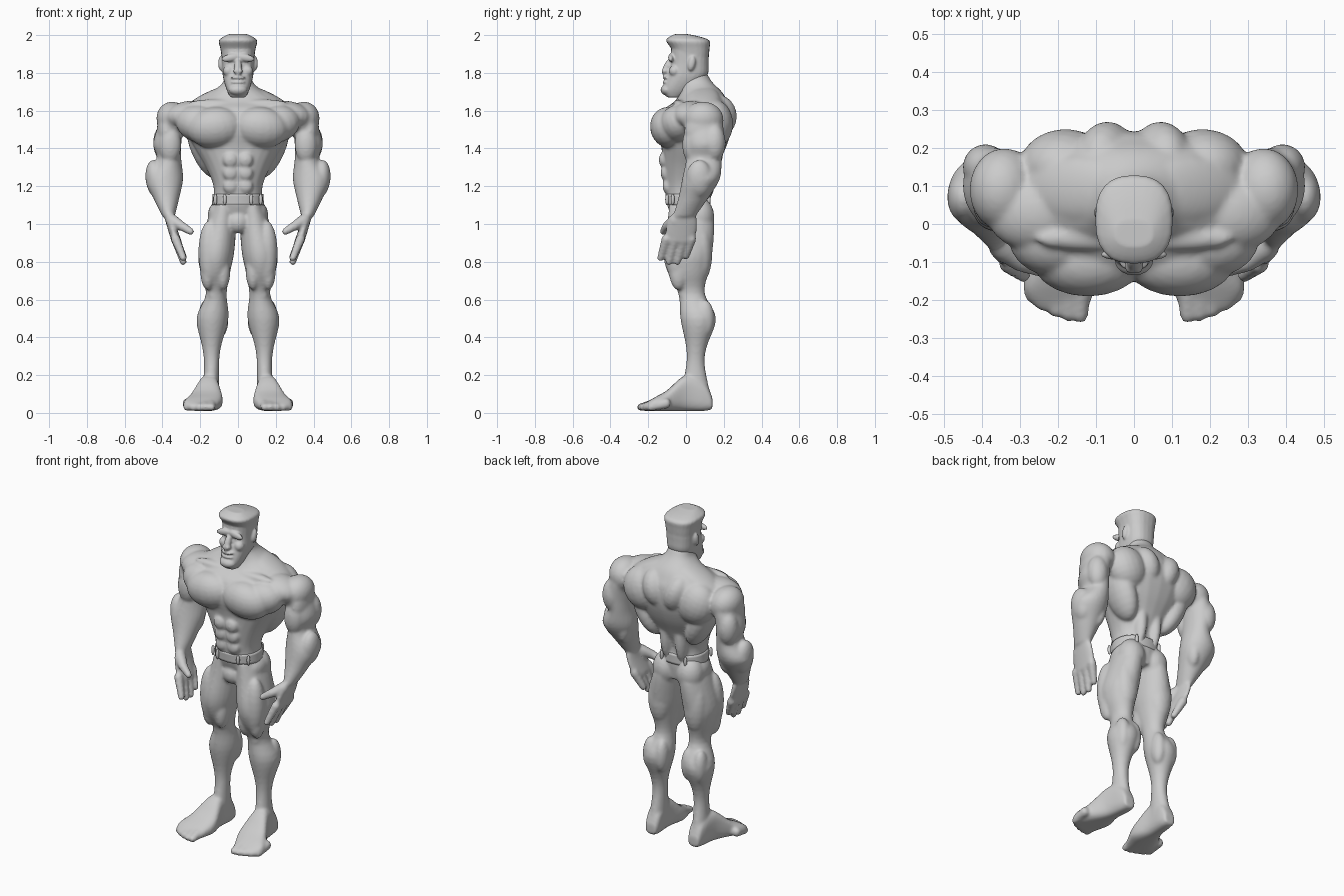
import bpy
import bmesh
from math import cos, sin, pi, copysign
from mathutils import Matrix, Vector, Euler

SIDES = (1, -1)

default_cube = bpy.data.objects.get("Cube")
if default_cube:
    bpy.data.objects.remove(default_cube)

clay = bpy.data.materials.new("clay_grey")
clay.use_nodes = True
clay.diffuse_color = (.6, .6, .6, 1)
clay.node_tree.nodes["Principled BSDF"].inputs["Base Color"].default_value = clay.diffuse_color


def ring(level, front, back, outer, inner=None):
    """Cross-section bounds; a missing inner edge mirrors the outer edge."""
    return Vector((-outer if inner is None else inner, outer, front, back, level))


def spline(rings, steps):
    """Pass a smooth curve through the cross-sections."""
    result = []
    for i, (start, end) in enumerate(zip(rings, rings[1:])):
        before = rings[max(i - 1, 0)]
        after = rings[min(i + 2, len(rings) - 1)]
        leave, arrive = (end - before) / 2, (after - start) / 2
        for k in range(steps):
            t = k / steps
            ease = t * t * (3 - 2 * t)
            pull = t * (1 - t) * (leave * (1 - t) - arrive * t)
            result.append(start.lerp(end, ease) + pull)
    return result + [rings[-1]]


def loft(bm, rings, side=1, lengthwise=False, square=1, count=24, steps=4):
    """Skin cross-sections upwards, or lengthwise with sole and top as front and back."""
    loops = []
    for inner, outer, front, back, level in spline(rings, steps):
        loop = []
        for k in range(count):
            c, s = cos(2 * pi * k / count), sin(2 * pi * k / count)
            u = (inner + outer + (outer - inner) * copysign(abs(c) ** square, c)) / 2
            v = (front + back + (back - front) * copysign(abs(s) ** square, s)) / 2
            place = (u * side, level, v) if lengthwise else (u * side, v, level)
            loop.append(bm.verts.new(place))
        loops.append(loop)
    faces = [bm.faces.new(loops[0]), bm.faces.new(loops[-1])]
    for lower, upper in zip(loops, loops[1:]):
        for k in range(count):
            faces.append(bm.faces.new((lower[k - 1], lower[k], upper[k], upper[k - 1])))
    bmesh.ops.recalc_face_normals(bm, faces=faces)


def muscle(bm, x=0, y=0, z=0, wide=.1, deep=.1, tall=.1, lean=0, tip=0):
    """Ellipsoid, mirrored when off centre; lean swings about y, tip about x."""
    for side in SIDES if x else (1,):
        spin = Euler((tip, lean * side, 0)).to_matrix().to_4x4()
        shape = Matrix.Translation((x * side, y, z)) @ spin
        shape = shape @ Matrix.Diagonal((wide, deep, tall, 1))
        bmesh.ops.create_uvsphere(bm, u_segments=20, v_segments=12, radius=1, matrix=shape)


def digit(bm, side, start, end, thick, beads=9):
    """Tapered finger, thumb or toe."""
    for i in range(beads):
        t = i / (beads - 1)
        x, y, z = Vector(start).lerp(Vector(end), t)
        bmesh.ops.create_uvsphere(bm, u_segments=12, v_segments=8, radius=thick * (1 - t / 4),
                                  matrix=Matrix.Translation((x * side, y, z)))


def finish(name, bm, voxel=0, relax=0):
    """Turn the parts into one smooth-shaded object with a blended skin."""
    for face in bm.faces:
        face.smooth = True
    mesh = bpy.data.meshes.new(name)
    bm.to_mesh(mesh)
    bm.free()
    mesh.materials.append(clay)
    obj = bpy.data.objects.new(name, mesh)
    bpy.context.collection.objects.link(obj)
    if voxel:
        skin = obj.modifiers.new("skin", "REMESH")
        skin.mode = "VOXEL"
        skin.voxel_size = voxel
        skin.use_smooth_shade = True
        soften = obj.modifiers.new("soften", "SMOOTH")
        soften.iterations = relax


# Trunk from hips to neck
body = bmesh.new()
loft(body, square=.9, rings=[
    ring(level=1, front=-.06, back=.12, outer=.12),
    ring(level=1.1, front=-.1, back=.13, outer=.13),
    ring(level=1.2, front=-.11, back=.12, outer=.13),
    ring(level=1.3, front=-.12, back=.16, outer=.17),
    ring(level=1.4, front=-.13, back=.21, outer=.23),
    ring(level=1.5, front=-.15, back=.24, outer=.28),
    ring(level=1.6, front=-.12, back=.24, outer=.29),
    ring(level=1.65, front=-.06, back=.22, outer=.24),
    ring(level=1.7, front=-.03, back=.19, outer=.14),
    ring(level=1.75, front=-.03, back=.14, outer=.08),
    ring(level=1.8, front=-.03, back=.11, outer=.07)])

# Chest, collarbones, stomach and back
muscle(body, x=.12, y=-.09, z=1.51, wide=.15, deep=.1, tall=.11, lean=.1, tip=.3)
muscle(body, x=.2, y=-.04, z=1.53, wide=.13, deep=.1, tall=.1, lean=-.2, tip=.3)
muscle(body, x=.12, y=-.04, z=1.64, wide=.14, deep=.03, tall=.02, tip=.2)
muscle(body, x=.27, y=.03, z=1.58, wide=.12, deep=.1, tall=.07, lean=.2)
muscle(body, x=.07, y=.16, z=1.57, wide=.08, deep=.11, tall=.12, lean=.3)
muscle(body, x=.18, y=.15, z=1.53, wide=.12, deep=.1, tall=.13, lean=.4)
muscle(body, x=.18, y=.1, z=1.4, wide=.07, deep=.1, tall=.17, lean=.4)
muscle(body, x=.05, y=.1, z=1.28, wide=.04, deep=.06, tall=.17)
muscle(body, x=.15, y=.09, z=1.66, wide=.16, deep=.09, tall=.04, lean=.45)
for row in range(3):
    muscle(body, x=.04, y=-.1 - row / 100, z=1.2 + row * .07, wide=.04, deep=.025, tall=.04)

# Seat, hips and groin
muscle(body, x=.08, y=.07, z=1.04, wide=.08, deep=.08, tall=.1)
muscle(body, x=.1, y=.03, z=1.05, wide=.06, deep=.1, tall=.07)
muscle(body, y=-.05, z=1.01, wide=.06, deep=.05, tall=.06)

for side in SIDES:
    # Arm and leg
    loft(body, side=side, rings=[
        ring(level=1.58, front=0, back=.19, outer=.4, inner=.25),
        ring(level=1.5, front=0, back=.2, outer=.43, inner=.29),
        ring(level=1.42, front=0, back=.2, outer=.45, inner=.3),
        ring(level=1.34, front=0, back=.19, outer=.43, inner=.3),
        ring(level=1.24, front=-.02, back=.18, outer=.49, inner=.29),
        ring(level=1.14, front=-.04, back=.12, outer=.45, inner=.31),
        ring(level=1.04, front=-.07, back=.05, outer=.4, inner=.335)])
    loft(body, side=side, rings=[
        ring(level=1.1, front=-.09, back=.13, outer=.13, inner=.02),
        ring(level=1, front=-.1, back=.15, outer=.17, inner=.01),
        ring(level=.85, front=-.12, back=.14, outer=.21, inner=.02),
        ring(level=.75, front=-.1, back=.12, outer=.2, inner=.04),
        ring(level=.63, front=-.04, back=.1, outer=.17, inner=.06),
        ring(level=.5, front=-.03, back=.16, outer=.22, inner=.05),
        ring(level=.35, front=0, back=.11, outer=.19, inner=.09),
        ring(level=.25, front=0, back=.1, outer=.18, inner=.1),
        ring(level=.1, front=-.03, back=.13, outer=.19, inner=.1)])

    # Hand: palm, fingers and two-jointed thumb
    loft(body, side=side, rings=[
        ring(level=1.07, front=-.06, back=.05, outer=.4, inner=.34),
        ring(level=1, front=-.1, back=.06, outer=.38, inner=.33),
        ring(level=.9, front=-.12, back=.05, outer=.35, inner=.295)])
    for finger, tip in enumerate((.82, .8, .8, .83)):
        y = finger * .045 - .105
        digit(body, side, start=(.33, y, .92), end=(.29, y - .03, tip), thick=.026)
    thumb_joint = (.3, -.1, .99)
    digit(body, side, start=(.35, -.06, 1.02), end=thumb_joint, thick=.034)
    digit(body, side, start=thumb_joint, end=(.25, -.12, .96), thick=.026)

    # Foot: heel to ball, then toes
    loft(body, side=side, lengthwise=True, square=.7, rings=[
        ring(level=.14, front=.02, back=.08, outer=.18, inner=.11),
        ring(level=.1, front=.01, back=.16, outer=.19, inner=.1),
        ring(level=0, front=.01, back=.2, outer=.21, inner=.1),
        ring(level=-.1, front=.01, back=.12, outer=.26, inner=.08),
        ring(level=-.17, front=.01, back=.08, outer=.29, inner=.1),
        ring(level=-.22, front=.01, back=.05, outer=.26, inner=.12)])
    for toe in range(5):
        x, y = .14 + toe * .032, toe * toe / 300 - .24
        digit(body, side, start=(x, y + .08, .05), end=(x, y, .03), thick=.028)

# Shoulders, biceps, triceps and forearms
muscle(body, x=.34, y=.09, z=1.55, wide=.09, deep=.11, tall=.1, lean=.5)
muscle(body, x=.38, y=.09, z=1.49, wide=.05, deep=.1, tall=.11)
muscle(body, x=.36, y=.03, z=1.42, wide=.06, deep=.05, tall=.1)
muscle(body, x=.39, y=.15, z=1.43, wide=.06, deep=.06, tall=.1)
muscle(body, x=.44, y=.07, z=1.24, wide=.05, deep=.07, tall=.1, lean=.1)
muscle(body, x=.34, y=.09, z=1.22, wide=.04, deep=.06, tall=.1, lean=-.1)

# Thighs, knees and calves
muscle(body, x=.15, y=-.05, z=.85, wide=.06, deep=.06, tall=.17)
muscle(body, x=.12, y=.08, z=.85, wide=.07, deep=.06, tall=.16)
for x in (.08, .16):
    muscle(body, x=x, y=-.04, z=.75, wide=.04, deep=.05, tall=.1)
    muscle(body, x=x + .01, y=.1, z=.5, wide=.04, deep=.05, tall=.1)
muscle(body, x=.12, y=-.01, z=.63, wide=.04, deep=.03, tall=.05)
finish("body", body, voxel=.008, relax=10)

# Belt with loops
belt = bmesh.new()
loft(belt, square=.9, rings=[
    ring(level=1.1, front=-.105, back=.13, outer=.138),
    ring(level=1.16, front=-.11, back=.13, outer=.134)])
for x, y in ((.07, -.1), (.12, -.07), (.08, .12)):
    muscle(belt, x=x, y=y, z=1.13, wide=.01, deep=.01, tall=.03)
finish("belt", belt)

# Head with brow, cheeks, ears, nose, lips and chin
head = bmesh.new()
loft(head, square=.8, rings=[
    ring(level=1.67, front=-.1, back=-.03, outer=.04),
    ring(level=1.71, front=-.12, back=.03, outer=.06),
    ring(level=1.78, front=-.1, back=.11, outer=.08),
    ring(level=1.85, front=-.08, back=.12, outer=.085),
    ring(level=1.92, front=-.08, back=.12, outer=.09)])
muscle(head, x=.04, y=-.08, z=1.88, wide=.05, deep=.015, tall=.02, lean=.2)
muscle(head, x=.05, y=-.06, z=1.81, wide=.03, deep=.03, tall=.03)
muscle(head, x=.09, y=.03, z=1.85, wide=.015, deep=.02, tall=.04, tip=-.2)
muscle(head, y=-.1, z=1.83, wide=.02, deep=.02, tall=.05, tip=-.4)
muscle(head, x=.01, y=-.11, z=1.81, wide=.015, deep=.02, tall=.015)
for z in (1.75, 1.775):
    muscle(head, y=-.1, z=z, wide=.04, deep=.025, tall=.01)
muscle(head, y=-.1, z=1.71, wide=.05, deep=.035, tall=.03)

# Flat-topped hair growing out of the skull
loft(head, square=.8, rings=[
    ring(level=1.88, front=-.06, back=.12, outer=.085),
    ring(level=1.93, front=-.08, back=.125, outer=.094),
    ring(level=1.97, front=-.105, back=.125, outer=.102),
    ring(level=1.99, front=-.09, back=.08, outer=.08),
    ring(level=2.005, front=-.06, back=.01, outer=.05)])
finish("head", head, voxel=.006, relax=4)
